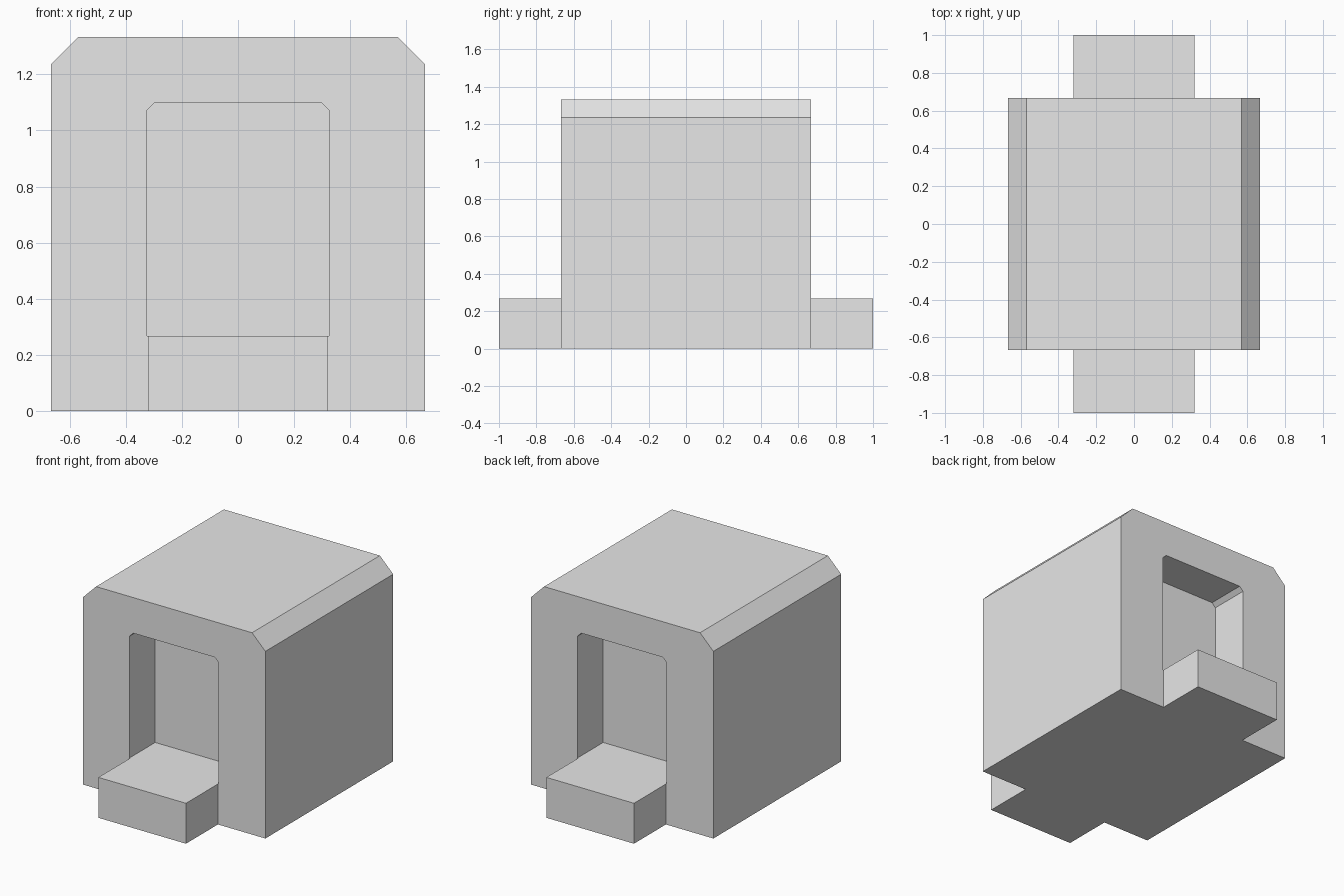
import bpy, bmesh

if "Cube" in bpy.data.objects:
    bpy.data.objects.remove(bpy.data.objects["Cube"])

grey = bpy.data.materials.new("plain grey")
grey.diffuse_color = (0.8, 0.8, 0.8, 1)
grey.use_nodes = True
grey.node_tree.nodes["Principled BSDF"].inputs["Base Color"].default_value = grey.diffuse_color

HALF, TOP = 0.667, 1.333          # block half width / depth and height
STEP_TOP = 0.267                  # doorstep and niche floor height
NICHE_Y = 0.40                    # back wall of each niche


def chamfered(half, bottom, top, cut):
    """Rectangle in x, z with its two upper corners cut off."""
    return [(-half, bottom), (half, bottom), (half, top - cut),
            (half - cut, top), (-half + cut, top), (-half, top - cut)]


def prism(name, profile, y0, y1, open_end=False):
    """Extrude an x, z profile from y0 to y1; open_end leaves out the y1 cap."""
    bm = bmesh.new()
    near = [bm.verts.new((x, y0, z)) for x, z in profile]
    far = [bm.verts.new((x, y1, z)) for x, z in profile]
    bm.faces.new(near)
    if not open_end:
        bm.faces.new(far[::-1])
    n = len(profile)
    for i in range(n):
        j = (i + 1) % n
        bm.faces.new((near[j], near[i], far[i], far[j]))
    if y0 > y1:                   # keep normals outward when built backwards
        bmesh.ops.reverse_faces(bm, faces=bm.faces[:])
    mesh = bpy.data.meshes.new(name)
    bm.to_mesh(mesh)
    bm.free()
    mesh.materials.append(grey)
    obj = bpy.data.objects.new(name, mesh)
    bpy.context.collection.objects.link(obj)
    return obj


# Main block with chamfered roof edges
block = prism("main_block", chamfered(HALF, 0, TOP, 0.097), -HALF, HALF)

# Matching doorway niche and doorstep at the front and back
for side, sign in (("front", -1), ("back", 1)):
    cutter = prism(side + "_niche_cutter",
                   chamfered(0.325, STEP_TOP, 1.098, 0.027),
                   sign * 0.8, sign * NICHE_Y)
    cutter.hide_render = True
    cutter.hide_viewport = True
    mod = block.modifiers.new(side + "_niche", 'BOOLEAN')
    mod.operation = 'DIFFERENCE'
    mod.solver = 'EXACT'
    mod.object = cutter

    w = 0.32
    prism(side + "_step", [(-w, 0), (w, 0), (w, STEP_TOP), (-w, STEP_TOP)],
          sign * 1.0, sign * HALF, open_end=True)
